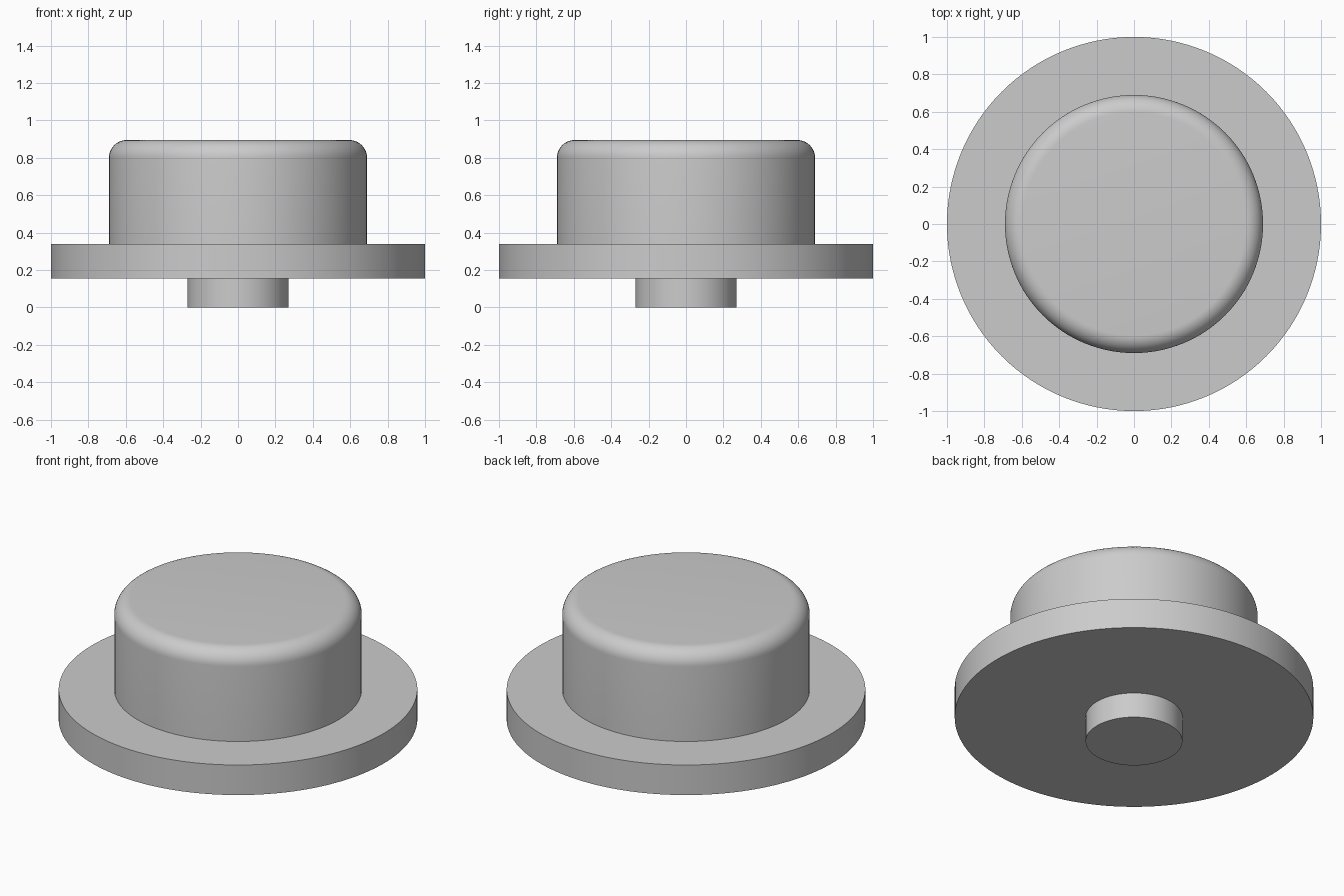
import bpy
import math

cube = bpy.data.objects.get("Cube")
if cube:
    bpy.data.objects.remove(cube, do_unlink=True)

# One plain grey for the whole model
GREY = (0.6, 0.6, 0.6, 1.0)
grey = bpy.data.materials.new("plain_grey")
grey.use_nodes = True
grey.diffuse_color = GREY
grey.node_tree.nodes["Principled BSDF"].inputs["Base Color"].default_value = GREY


def disc(name, radius, bottom, top, fillet=0.0):
    """Upright cylinder between two heights, with an optional rounded top rim."""
    bpy.ops.mesh.primitive_cylinder_add(
        vertices=128, radius=radius, depth=top - bottom,
        location=(0, 0, (bottom + top) / 2))
    obj = bpy.context.object
    obj.name = obj.data.name = name
    obj.data.materials.append(grey)
    if fillet:
        # Weight only the upper rim so that the bevel leaves the base sharp
        mesh = obj.data
        weights = mesh.attributes.new("bevel_weight_edge", "FLOAT", "EDGE")
        for edge in mesh.edges:
            if all(mesh.vertices[v].co.z > 0 for v in edge.vertices):
                weights.data[edge.index].value = 1.0
        bevel = obj.modifiers.new("rounded_rim", "BEVEL")
        bevel.limit_method = "WEIGHT"
        bevel.width = fillet
        bevel.segments = 12
        bpy.ops.object.modifier_apply(modifier=bevel.name)
    bpy.ops.object.shade_smooth_by_angle(angle=math.radians(30))
    return obj


# Locating stem, wide flange and rounded cap
disc("stem", 0.27, 0.0, 0.155)
disc("flange", 1.0, 0.155, 0.34)
disc("cap", 0.69, 0.34, 0.895, fillet=0.095)
